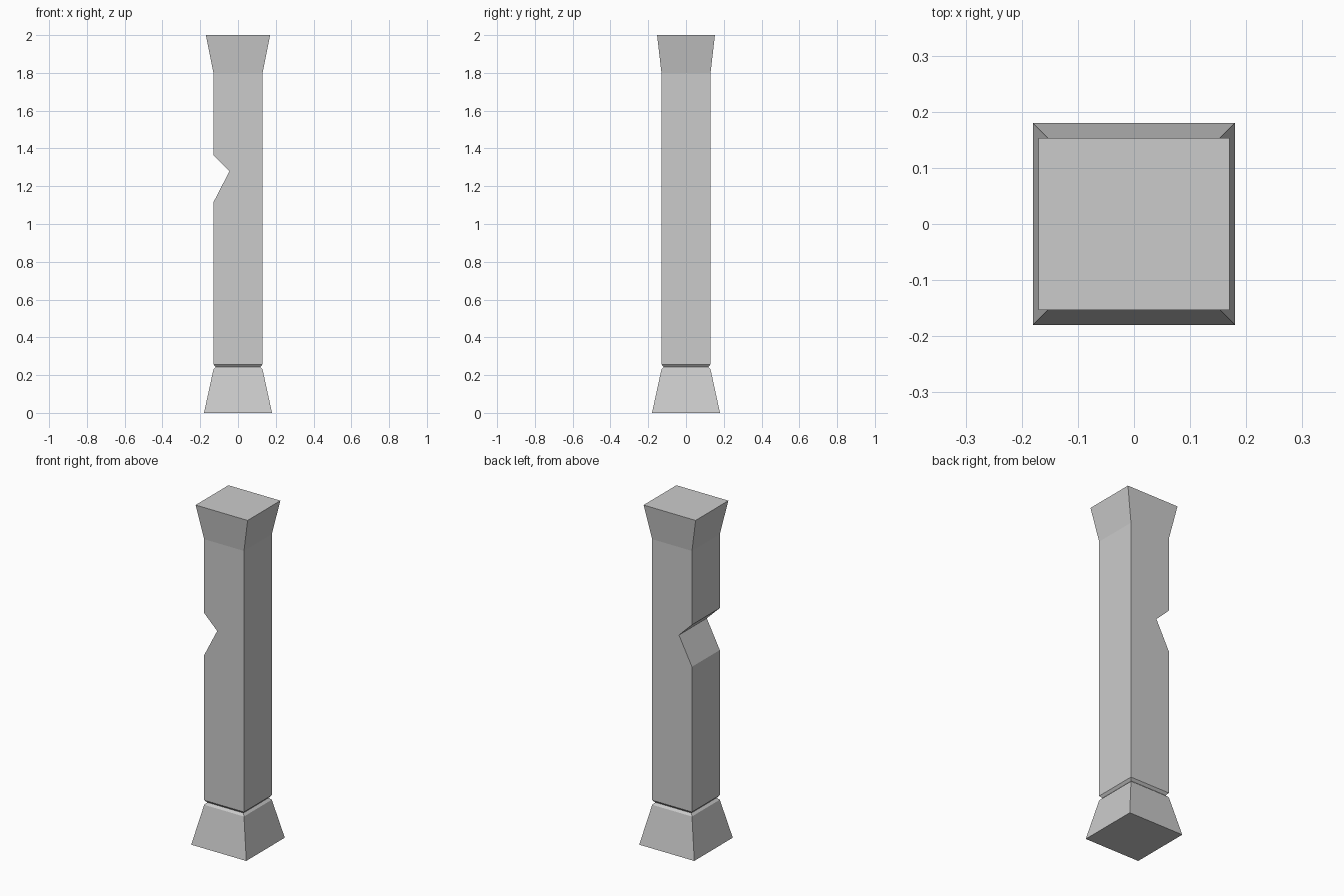
import bpy
import bmesh

if "Cube" in bpy.data.objects:
    bpy.data.objects.remove(bpy.data.objects["Cube"])


def loft(name, rings):
    """Stack rectangular rings (z, x_min, x_max, half_depth) into a closed solid."""
    bm = bmesh.new()
    loops = [[bm.verts.new(p) for p in ((x0, -d, z), (x1, -d, z), (x1, d, z), (x0, d, z))]
             for z, x0, x1, d in rings]
    for a, b in zip(loops, loops[1:]):
        for i in range(4):
            j = (i + 1) % 4
            bm.faces.new((a[i], a[j], b[j], b[i]))
    bm.faces.new(loops[0][::-1])
    bm.faces.new(loops[-1])
    # merge the coplanar strips beside the notch
    bmesh.ops.dissolve_limit(bm, angle_limit=0.01, verts=bm.verts, edges=bm.edges)
    bmesh.ops.recalc_face_normals(bm, faces=bm.faces)
    mesh = bpy.data.meshes.new(name)
    bm.to_mesh(mesh)
    bm.free()
    obj = bpy.data.objects.new(name, mesh)
    bpy.context.collection.objects.link(obj)
    return obj


W = 0.13  # half width of the shaft
loft("notched_pillar", [
    # flared foot
    (0.0, -0.18, 0.18, 0.18),
    (0.23, -W, W, W),
    # groove between foot and shaft
    (0.243, -0.118, 0.118, 0.118),
    (0.257, -W, W, W),
    # shaft with a wedge notch in its left side
    (1.115, -W, W, W),
    (1.28, -0.045, W, W),
    (1.363, -W, W, W),
    # flared head
    (1.8, -W, W, W),
    (2.0, -0.17, 0.17, 0.153),
])
